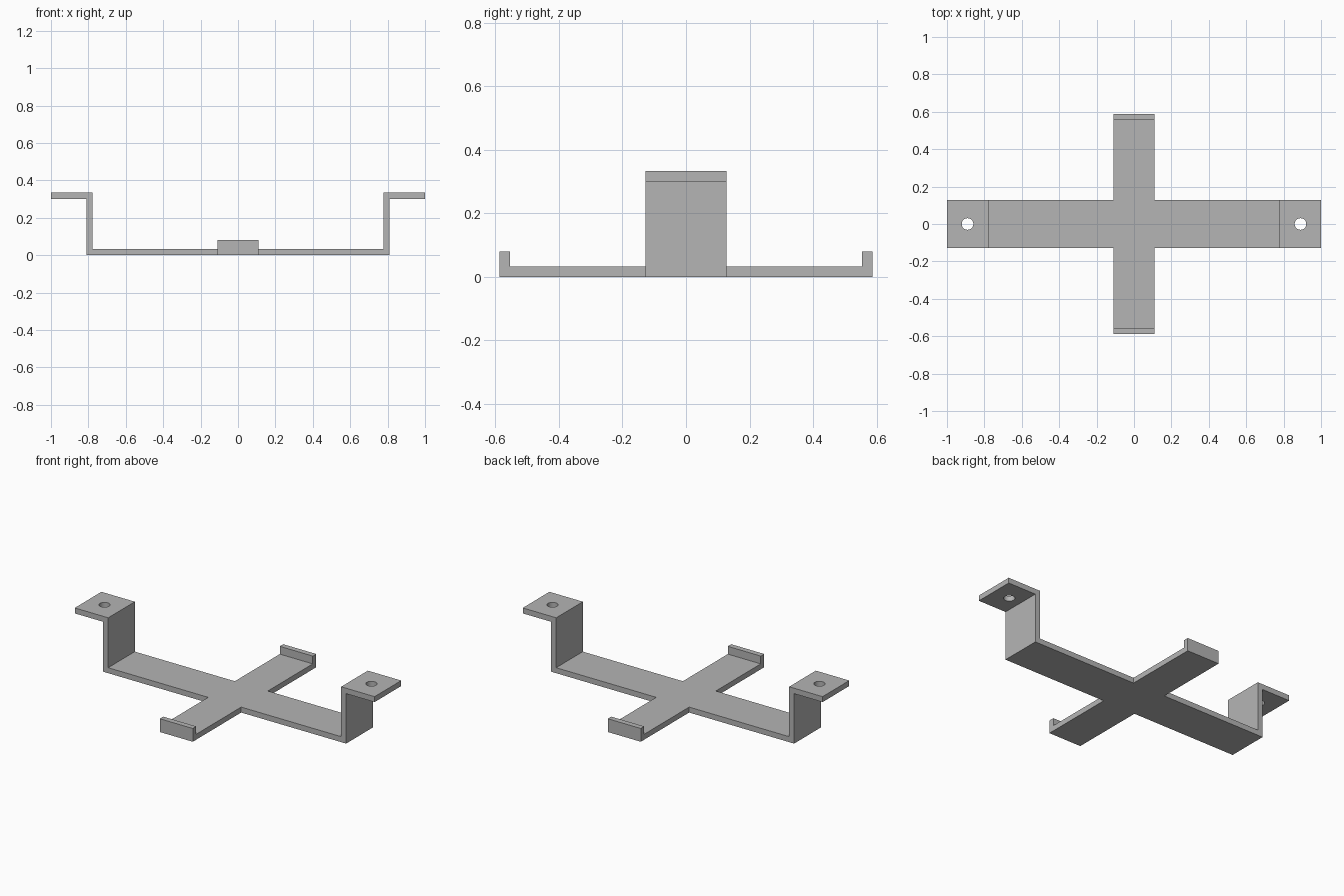
import bpy
import bmesh
from mathutils import Vector

default = bpy.data.objects.get("Cube")
if default:
    bpy.data.objects.remove(default, do_unlink=True)

T = 0.033            # sheet thickness
STRIP_HALF = 0.127   # half width of the long strip
ARM_HALF = 0.11      # half width of the cross arm
ARM_END = 0.588
LIP_TOP = 0.08
WALL = 0.81          # outer face of the upright walls
TOP = 0.334
HOLE_X, HOLE_R = 0.89, 0.031

grey = bpy.data.materials.new("plain grey")
grey.use_nodes = True
colour = (0.46, 0.46, 0.46, 1)
grey.diffuse_color = colour
grey.node_tree.nodes["Principled BSDF"].inputs["Base Color"].default_value = colour


def finish(name, bm):
    bmesh.ops.recalc_face_normals(bm, faces=bm.faces)
    mesh = bpy.data.meshes.new(name)
    bm.to_mesh(mesh)
    bm.free()
    mesh.materials.append(grey)
    obj = bpy.data.objects.new(name, mesh)
    bpy.context.collection.objects.link(obj)
    return obj


def extrude_profile(name, half_profile, half_width, along):
    """Mirror a half profile (u, z), then extrude it along an axis."""
    points = half_profile + [(-u, z) for u, z in reversed(half_profile)]
    bm = bmesh.new()
    if along == "Y":
        verts = [bm.verts.new((u, -half_width, z)) for u, z in points]
        step = Vector((0, 2 * half_width, 0))
    else:
        verts = [bm.verts.new((-half_width, u, z)) for u, z in points]
        step = Vector((2 * half_width, 0, 0))
    face = bm.faces.new(verts)
    result = bmesh.ops.extrude_face_region(bm, geom=[face], use_keep_orig=True)
    moved = [v for v in result["geom"] if isinstance(v, bmesh.types.BMVert)]
    bmesh.ops.translate(bm, verts=moved, vec=step)
    return finish(name, bm)


def combine(target, other, operation):
    mod = target.modifiers.new(other.name, "BOOLEAN")
    mod.operation = operation
    mod.solver = "EXACT"
    mod.object = other
    other.hide_render = True
    bpy.context.view_layer.objects.active = target
    bpy.ops.object.modifier_apply(modifier=mod.name)
    bpy.data.objects.remove(other, do_unlink=True)


# Long strip with upright walls and mounting flanges
bracket = extrude_profile("cross_bracket", [
    (WALL, 0), (WALL, TOP - T), (1, TOP - T), (1, TOP),
    (WALL - T, TOP), (WALL - T, T)], STRIP_HALF, "Y")

# Cross arm with a small retaining lip at each end
arm = extrude_profile("cross_arm", [
    (ARM_END, 0), (ARM_END, LIP_TOP),
    (ARM_END - T, LIP_TOP), (ARM_END - T, T)], ARM_HALF, "X")
combine(bracket, arm, "UNION")

# Screw hole through each flange
for side in (-1, 1):
    bm = bmesh.new()
    bmesh.ops.create_cone(bm, cap_ends=True, segments=32,
                          radius1=HOLE_R, radius2=HOLE_R, depth=4 * T)
    bmesh.ops.translate(bm, verts=bm.verts, vec=(side * HOLE_X, 0, TOP - T / 2))
    combine(bracket, finish("hole_cutter", bm), "DIFFERENCE")

# Smooth hole walls, sharp sheet edges
bpy.ops.object.select_all(action="DESELECT")
bracket.select_set(True)
bpy.context.view_layer.objects.active = bracket
bpy.ops.object.shade_smooth_by_angle()
